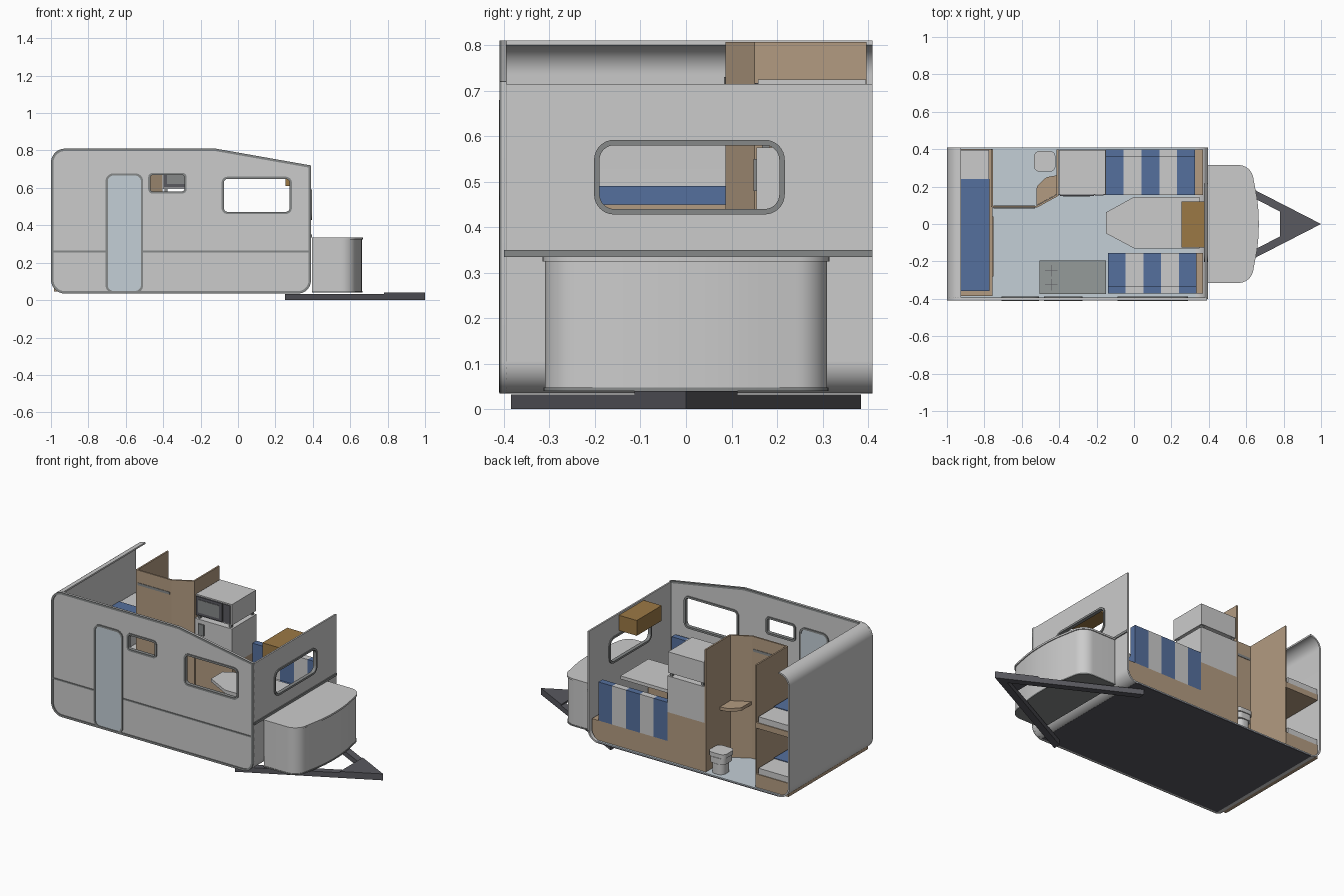
import bpy, bmesh, math
from mathutils import Vector, Matrix

if "Cube" in bpy.data.objects:
    bpy.data.objects.remove(bpy.data.objects["Cube"])

def mat(name, *c):
    m = bpy.data.materials.new(name)
    m.diffuse_color = (*c, 1)
    m.use_nodes = True
    m.node_tree.nodes["Principled BSDF"].inputs["Base Color"].default_value = m.diffuse_color
    return m

TAN = mat("tan_wood", .45, .33, .22)
BROWN = mat("brown_wood", .33, .19, .06)
BLUE = mat("blue_fabric", .09, .16, .34)
TRIM = mat("grey_trim", .24, .25, .25)
DARK = mat("dark_metal", .1, .1, .115)
HOB = mat("worktop_grey", .3, .33, .32)
PALE = mat("pale_blue_grey", .55, .62, .67)
WALL = mat("wall_grey", .68, .71, .69)

# Frames mapping profile (u, v, depth) into the world
TOP = Matrix.Identity(4)
SIDE = Matrix(((1, 0, 0, 0), (0, 0, -1, 0), (0, 1, 0, 0), (0, 0, 0, 1)))
END = Matrix(((0, 0, 1, 0), (1, 0, 0, 0), (0, 1, 0, 0), (0, 0, 0, 1)))

def loop(corners, n=8):
    """Polygon with a fillet radius at each corner (u, v, r)."""
    out = []
    for i, c in enumerate(corners):
        p = Vector(c[:2])
        r = c[2] if len(c) > 2 else 0
        if not r:
            out.append(p)
            continue
        a = (Vector(corners[i - 1][:2]) - p).normalized()
        b = (Vector(corners[(i + 1) % len(corners)][:2]) - p).normalized()
        h = a.angle(b) / 2
        ctr = p + (a + b).normalized() * (r / math.sin(h))
        s, e = p + a * (r / math.tan(h)) - ctr, p + b * (r / math.tan(h)) - ctr
        out += [ctr + s.slerp(e, k / n).normalized() * r for k in range(n + 1)]
    return out

def rect(u0, u1, v0, v1, r, grow=0):
    u0, u1, v0, v1, r = u0 - grow, u1 + grow, v0 - grow, v1 + grow, r + grow
    return loop([(u0, v0, r), (u1, v0, r), (u1, v1, r), (u0, v1, r)])

def plate(name, loops, frame, lo, hi, m=None):
    """Filled profile with holes, extruded from lo to hi along the frame's axis."""
    cu = bpy.data.curves.new(name, 'CURVE')
    cu.dimensions, cu.fill_mode, cu.extrude = '2D', 'BOTH', (hi - lo) / 2
    for pts in loops:
        s = cu.splines.new('POLY')
        s.points.add(len(pts) - 1)
        for q, p in zip(s.points, pts):
            q.co = (p[0], p[1], 0, 1)
        s.use_cyclic_u = True
    tmp = bpy.data.objects.new(name, cu)
    bpy.context.collection.objects.link(tmp)
    ev = tmp.evaluated_get(bpy.context.evaluated_depsgraph_get())
    me = bpy.data.meshes.new_from_object(ev)
    bpy.data.objects.remove(tmp)
    mid = (lo + hi) / 2 * (-1 if frame is SIDE else 1)
    me.transform(frame @ Matrix.Translation((0, 0, mid)))
    return finish(name, me, m)

def finish(name, me, m):
    bm = bmesh.new()
    bm.from_mesh(me)
    bmesh.ops.remove_doubles(bm, verts=bm.verts, dist=1e-5)
    bmesh.ops.recalc_face_normals(bm, faces=bm.faces)
    bm.to_mesh(me)
    bm.free()
    me.materials.clear()
    if m:
        me.materials.append(m)
    ob = bpy.data.objects.new(name, me)
    bpy.context.collection.objects.link(ob)
    return ob

def box(name, x0, x1, y0, y1, z0, z1, m=None):
    return plate(name, [loop([(x0, y0), (x1, y0), (x1, y1), (x0, y1)])], TOP, z0, z1, m)

# Side wall with two windows and a door
win_a, win_b = (-.472, -.283, .578, .672, .015), (-.08, .28, .468, .652, .025)
door = (-.70, -.515, .045, .67, .035)
outer = [(-1, .035, .075), (.39, .035, .07), (.39, .72), (-.12, .81), (-1, .81, .075)]
inner = [(-.987, .048, .062), (.377, .048, .057), (.377, .709), (-.122, .797), (-.987, .797, .062)]
plate("side_wall", [loop(outer), rect(*win_a), rect(*win_b), rect(*door)], SIDE, -.405, -.395, WALL)
plate("side_wall_trim", [loop(outer), loop(inner)], SIDE, -.41, -.394, TRIM)
for nm, w in (("small_window_frame", win_a), ("large_window_frame", win_b), ("door_frame", door)):
    plate(nm, [rect(*w, .008), rect(*w, -.004)], SIDE, -.411, -.388, TRIM)
plate("door", [rect(*door)], SIDE, -.407, -.392, PALE)
box("side_belt_left", -.99, -.708, -.409, -.404, .255, .264, TRIM)
box("side_belt_right", -.507, .38, -.409, -.404, .255, .264, TRIM)

# Rear wall with curled top and bottom
plate("rear_wall", [loop([(-.925, .81), (-1, .81, .075), (-1, .035, .075), (-.925, .035),
      (-.925, .045), (-.99, .045, .065), (-.99, .8, .065), (-.925, .8)], 10)], SIDE, -.397, .41, WALL)

# Front end wall: window, curled bottom, belt
win_c = (-.193, .208, .437, .583, .035)
plate("end_wall", [loop([(-.397, .105), (.41, .105), (.41, .715), (-.397, .715)]), rect(*win_c)],
      END, .38, .39, WALL)
plate("end_wall_curl", [loop([(.32, .035), (.39, .035, .07), (.39, .106), (.38, .106),
      (.38, .045, .06), (.32, .045)], 10)], SIDE, -.397, .41, WALL)
plate("end_window_frame", [rect(*win_c, .009), rect(*win_c, -.003)], END, .374, .396, TRIM)
box("end_belt", .388, .396, -.4, .41, .335, .35, TRIM)

# Floor
box("floor", -.93, .33, -.397, .41, .042, .047, PALE)
box("underfloor", -.93, .33, -.397, .41, .035, .042, DARK)

# Tow frame
plate("tow_frame", [loop([(.25, .385), (1, 0), (.25, -.385), (.25, -.34), (.91, 0), (.25, .34)])],
      TOP, 0, .032, DARK)
plate("tow_gusset", [loop([(.78, .113), (1, 0), (.78, -.113)])], TOP, .028, .04, DARK)

# Front storage box with curved nose
def nose(g):
    return loop([(.396, -.31 - g), (.62 + g, -.31 - g, .08), (.662 + g, -.09, .8),
                 (.662 + g, .09, .8), (.62 + g, .31 + g, .08), (.396, .31 + g)], 10)
plate("storage_box", [nose(0)], TOP, .045, .327)
plate("storage_box_lid", [nose(.005)], TOP, .325, .336)
plate("storage_box_base_trim", [nose(.003)], TOP, .04, .048, TRIM)

# Bunk beds
for nm, z, zb in (("lower", .13, .045), ("upper", .45, .415)):
    box(nm + "_bunk_base", -.985, -.757, -.385, .4, zb, z, TAN)
    box(nm + "_bunk_mattress", -.985, -.775, -.355, .395, z, z + .037)
    box(nm + "_bunk_blanket", -.986, -.773, -.357, .24, z, z + .041, BLUE)
box("lower_bunk_drawer", -.757, -.75, -.28, .04, .06, .12, TAN)

# Washroom partitions, basin shelf and toilet
box("washroom_rear_partition", -.765, -.755, .09, .397, .045, .807, TAN)
box("washroom_front_partition", -.415, -.405, .15, .397, .045, .807, TAN)
box("washroom_door", -.757, -.52, .087, .097, .045, .807, TAN)
box("washroom_door_rail", -.752, -.53, .084, .1, .715, .73, TRIM)
plate("washroom_angled_panel", [loop([(-.52, .087), (-.405, .15), (-.41, .159), (-.523, .097)])],
      TOP, .045, .807, TAN)
plate("basin_shelf", [loop([(-.52, .1), (-.415, .157), (-.415, .26), (-.47, .25, .05), (-.52, .2, .02)])],
      TOP, .38, .4, TAN)
plate("toilet_base", [rect(-.52, -.435, .295, .385, .035)], TOP, .045, .11)
plate("toilet_bowl", [rect(-.53, -.425, .285, .388, .03)], TOP, .113, .15)
plate("toilet_lid", [rect(-.535, -.42, .28, .39, .03)], TOP, .153, .178)

# Fridge column with microwave
box("cupboard_base", -.405, -.15, .16, .397, .045, .35, TAN)
box("fridge", -.405, -.15, .155, .397, .35, .575)
box("fridge_handle", -.38, -.34, .148, .155, .48, .55, TRIM)
box("microwave", -.4, -.153, .158, .395, .595, .725)
box("microwave_door", -.395, -.215, .15, .16, .603, .717, DARK)
box("microwave_window", -.38, -.235, .147, .152, .62, .7, TRIM)
box("microwave_panel", -.208, -.163, .152, .16, .603, .717, DARK)
for x in (-.385, -.17):
    for y in (.175, .38):
        box("microwave_foot", x - .008, x + .008, y - .008, y + .008, .575, .595, TRIM)

# Kitchen unit with hob
box("kitchen_unit", -.5, -.155, -.372, -.2, .045, .33, TAN)
box("worktop", -.505, -.15, -.375, -.195, .33, .35, HOB)
for y in (-.25, -.325):
    box("burner_bar_x", -.475, -.41, y - .002, y + .002, .35, .355, DARK)
    box("burner_bar_y", -.444, -.44, y - .03, y + .03, .35, .355, DARK)

# Two striped bench seats facing the table
for nm, s, x0, y0, y1, yb in (("front", -1, -.14, .155, .372, .335), ("rear", 1, -.15, .155, .397, .357)):
    lo, hi = sorted((s * y0, s * y1))
    plate(nm + "_bench_base", [loop([(x0, .04), (.37, .04, .07), (.37, .17), (x0, .17)])],
          SIDE, lo, hi, TAN)
    for i in range(5):
        a, b = x0 + i * .095, x0 + (i + 1) * .095
        c = None if i % 2 else BLUE
        box(nm + "_bench_cushion", a, b, *sorted((s * y0, s * yb)), .17, .23, c)
        box(nm + "_bench_backrest", a, b, *sorted((s * yb, s * y1)), .17, .41, c)

# Table and overhead locker
plate("table_top", [loop([(-.15, -.05), (0, -.13), (.35, -.13), (.35, .145), (0, .145), (-.15, .062)])],
      TOP, .325, .345)
plate("table_leg", [rect(.08, .12, -.012, .028, .019)], TOP, .045, .33, TRIM)
box("overhead_locker", .255, .378, -.125, .12, .61, .705, BROWN)

# Smooth curved faces, keep edges sharp
bpy.ops.object.select_all(action='SELECT')
bpy.context.view_layer.objects.active = bpy.context.selected_objects[0]
bpy.ops.object.shade_smooth_by_angle(angle=math.radians(30))
